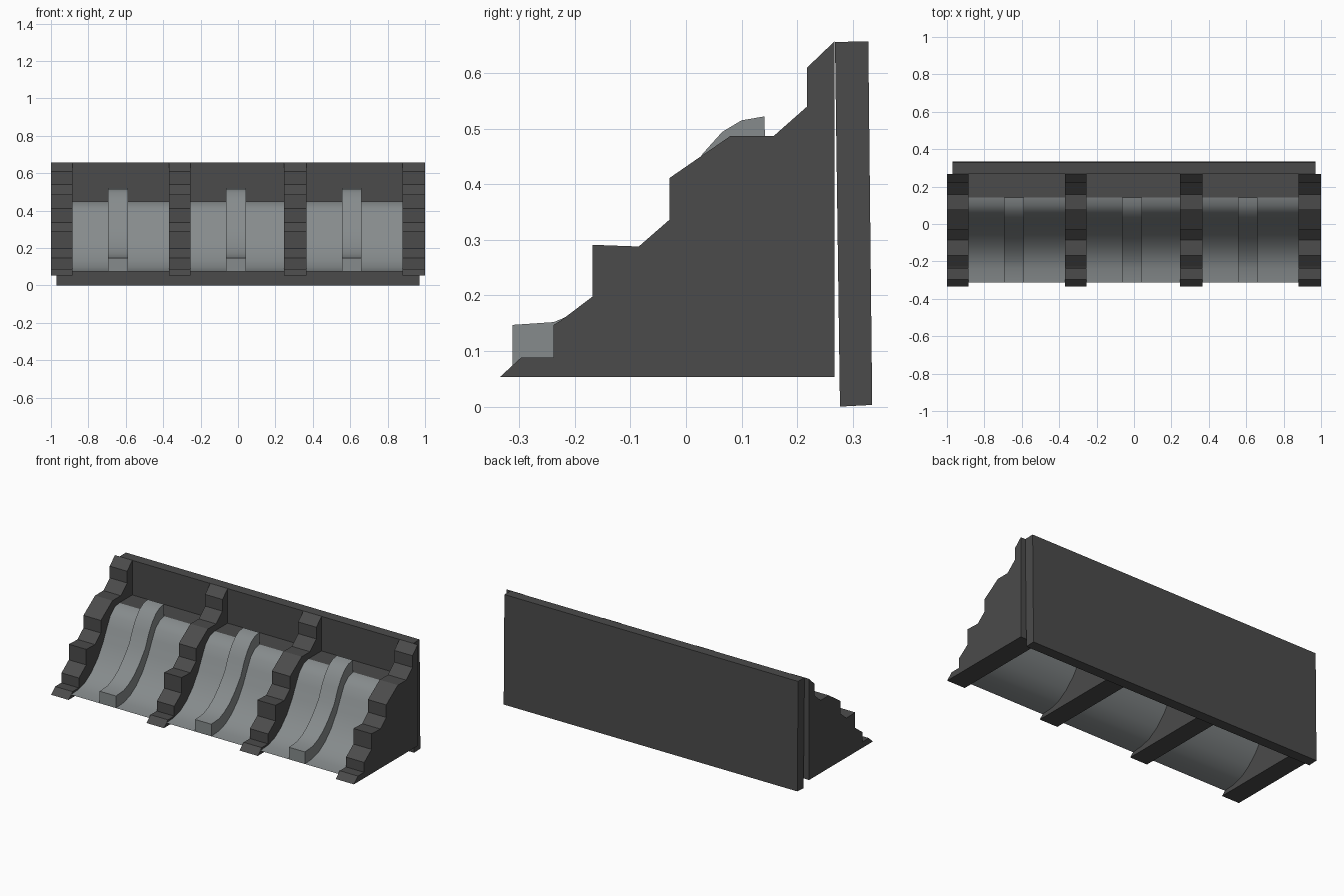
import bpy, bmesh, math

if "Cube" in bpy.data.objects:
    bpy.data.objects.remove(bpy.data.objects["Cube"])


def material(name, color):
    m = bpy.data.materials.new(name)
    m.diffuse_color = (*color, 1)
    m.use_nodes = True
    m.node_tree.nodes["Principled BSDF"].inputs["Base Color"].default_value = m.diffuse_color
    return m


DARK = material("dark_grey", (0.07, 0.07, 0.07))
LIGHT = material("light_grey", (0.24, 0.26, 0.265))


def extrude_x(name, profile, x0, x1, mat, closed=True, smooth=False):
    """Sweep a (y, z) profile along x; closed profiles get end caps."""
    bm = bmesh.new()
    a = [bm.verts.new((x0, y, z)) for y, z in profile]
    b = [bm.verts.new((x1, y, z)) for y, z in profile]
    n = len(profile)
    for i in range(n if closed else n - 1):
        j = (i + 1) % n
        bm.faces.new((a[i], b[i], b[j], a[j]))
    if closed:
        bm.faces.new(a)
        bm.faces.new(b[::-1])
        bmesh.ops.recalc_face_normals(bm, faces=bm.faces[:])
    me = bpy.data.meshes.new(name)
    bm.to_mesh(me)
    bm.free()
    me.materials.append(mat)
    ob = bpy.data.objects.new(name, me)
    bpy.context.collection.objects.link(ob)
    if smooth:
        bpy.ops.object.select_all(action='DESELECT')
        ob.select_set(True)
        bpy.context.view_layer.objects.active = ob
        bpy.ops.object.shade_smooth_by_angle(angle=math.radians(35))
    return ob


# Slightly leaning back panel
extrude_x("back_panel", [(0.277, 0), (0.335, 0.003), (0.328, 0.657), (0.268, 0.656)],
          -0.97, 0.97, DARK)

# Stepped brackets
steps = [(-0.335, 0.053), (-0.297, 0.088), (-0.238, 0.088), (-0.238, 0.147),
         (-0.225, 0.155), (-0.168, 0.198), (-0.168, 0.291), (-0.085, 0.288),
         (-0.03, 0.336), (-0.03, 0.411), (0.08, 0.487), (0.158, 0.487),
         (0.218, 0.54), (0.218, 0.61), (0.267, 0.657), (0.267, 0.053)]
for x0, x1 in [(-1, -0.885), (-0.37, -0.255), (0.245, 0.365), (0.88, 1)]:
    extrude_x("stepped_bracket", steps, x0, x1, DARK)

# Curved sheet and the ribs riding on it
sheet = [(-0.312, 0.075), (-0.24, 0.08), (-0.18, 0.097), (-0.12, 0.135),
         (-0.06, 0.195), (-0.01, 0.27), (0.03, 0.35), (0.06, 0.405),
         (0.1, 0.44), (0.143, 0.45)]
rib_top = [(-0.312, 0.147), (-0.238, 0.152), (-0.19, 0.172), (-0.14, 0.205),
           (-0.09, 0.255), (-0.035, 0.325), (0, 0.405), (0.03, 0.455),
           (0.065, 0.494), (0.1, 0.515), (0.141, 0.522)]
bays = [(-0.885, -0.37), (-0.255, 0.245), (0.365, 0.88)]
ribs = [(-0.695, -0.588), (-0.065, 0.042), (0.555, 0.66)]
for (x0, x1), (r0, r1) in zip(bays, ribs):
    extrude_x("curved_sheet", sheet, x0, x1, LIGHT, closed=False, smooth=True)
    extrude_x("curved_rib", rib_top + sheet[::-1], r0, r1, LIGHT, smooth=True)
    # Flat ledge between sheet and back panel
    extrude_x("rear_ledge", [(0.143, 0.45), (0.267, 0.45)], x0, x1, DARK, closed=False)
